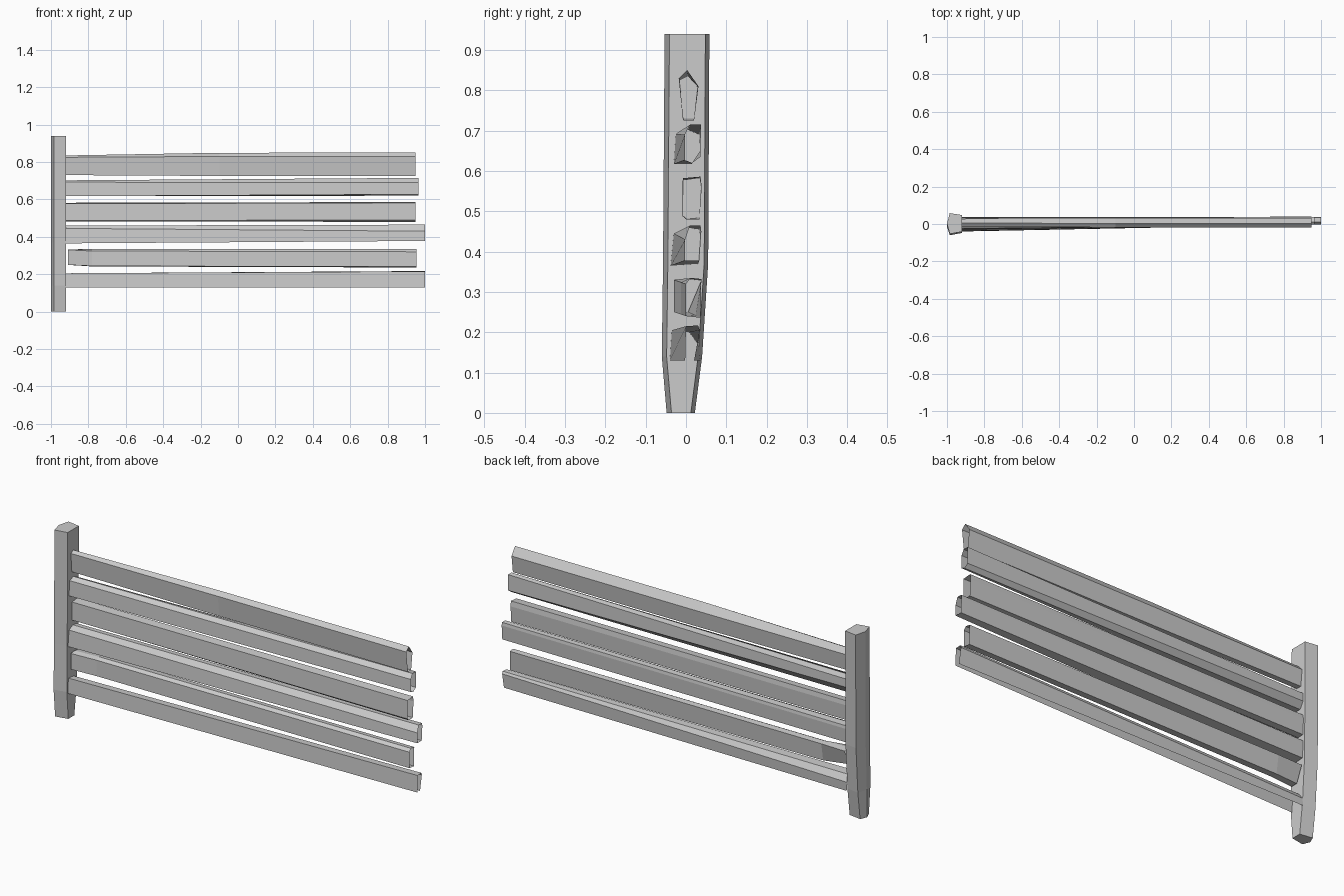
import bpy, bmesh

if "Cube" in bpy.data.objects:
    bpy.data.objects.remove(bpy.data.objects["Cube"])


def loft(name, sections, cap_ends=False, open_side=False):
    """Skin a list of matching 3D point rings into one flat-shaded mesh."""
    bm = bmesh.new()
    rings = [[bm.verts.new(p) for p in s] for s in sections]
    n = len(rings[0])
    for a, b in zip(rings, rings[1:]):
        for i in range(n - 1 if open_side else n):
            j = (i + 1) % n
            bm.faces.new((a[i], a[j], b[j], b[i]))
    if cap_ends:
        bm.faces.new(rings[0])
        bm.faces.new(rings[-1])
    bmesh.ops.recalc_face_normals(bm, faces=bm.faces)
    mesh = bpy.data.meshes.new(name)
    bm.to_mesh(mesh)
    bm.free()
    obj = bpy.data.objects.new(name, mesh)
    bpy.context.collection.objects.link(obj)
    return obj


def rail(name, x0, x1, left, right, mid=None, open_side=False):
    """Hollow plank from x0 to x1; mid is (x, blend) for a bend along its length."""
    def ring(x, pts):
        return [(x, y, z) for y, z in pts]

    rings = [ring(x0, left)]
    if mid:
        x, t = mid
        rings.append(ring(x, [(a + (c - a) * t, b + (d - b) * t)
                              for (a, b), (c, d) in zip(left, right)]))
    rings.append(ring(x1, right))
    return loft(name, rings, open_side=open_side)


# Tapered five-sided post: z, front y, back y
levels = [(0, -.048, .022), (.14, -.06, .04), (.37, -.057, .055), (.94, -.053, .058)]
post = []
for z, f, b in levels:
    post.append([(-.985, f, z), (-.92, f + .012, z), (-.92, b - .01, z),
                 (-.985, b, z), (-1, (f + b) / 2, z)])
loft("post", post, cap_ends=True)

# Six uneven rails, top to bottom: cross-sections as (y, z), front bottom first
rail("rail_1", -.92, .95,
     [(-.008, .73), (-.015, .825), (.005, .835), (.028, .81), (.02, .73)],
     [(-.006, .725), (-.018, .83), (.003, .85), (.031, .81), (.02, .725)], mid=(-.1, .95))
rail("rail_2", -.92, .965,
     [(-.03, .617), (-.025, .692), (.005, .702), (.033, .69), (.035, .65), (.015, .617)],
     [(-.003, .627), (-.003, .69), (.01, .715), (.037, .715), (.036, .635), (.015, .62)])
rail("rail_3", -.92, .95,
     [(-.008, .487), (-.006, .577), (.034, .582), (.037, .56), (.033, .485), (.002, .482)],
     [(-.009, .49), (-.008, .582), (.036, .586), (.039, .56), (.033, .48), (0, .48)])
rail("rail_4", -.92, 1,
     [(-.038, .365), (-.03, .445), (.0, .46), (.033, .455), (.035, .44), (.03, .37)],
     [(-.002, .378), (-.002, .43), (.01, .465), (.036, .465), (.038, .45), (.033, .378)])
rail("rail_5", -.91, .955,
     [(-.03, .25), (-.03, .33), (.0, .333), (.038, .328), (.005, .25)],
     [(.0, .24), (.0, .32), (.012, .335), (.038, .332), (.036, .236)], mid=(-.78, .6))
rail("rail_6", -.92, 1,
     [(-.04, .13), (-.035, .205), (.008, .2), (.03, .17), (.036, .13)],
     [(-.002, .13), (.0, .215), (.03, .217), (.034, .205), (.02, .13)], open_side=True)
